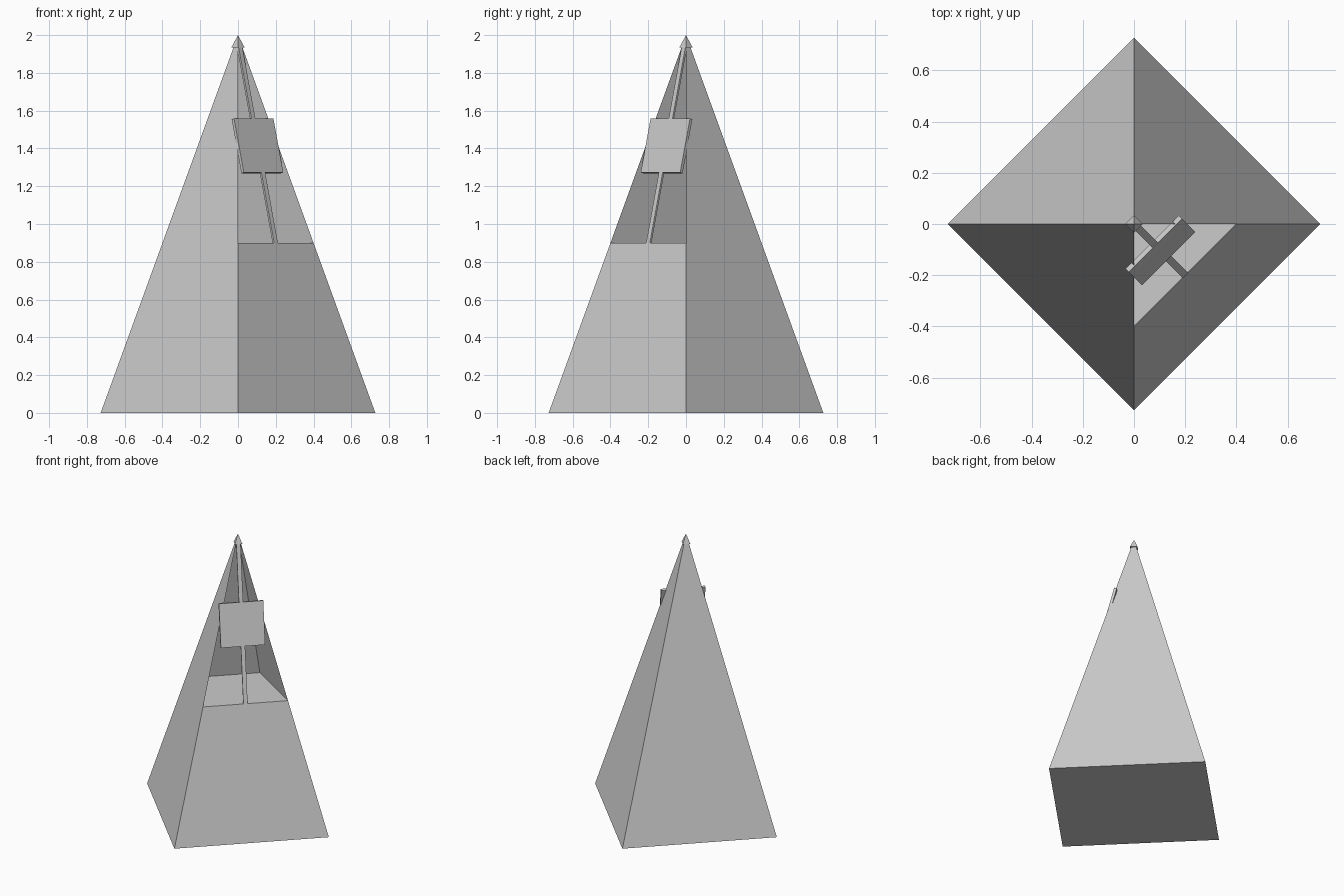
import bpy
from mathutils import Matrix, Vector

if "Cube" in bpy.data.objects:
    bpy.data.objects.remove(bpy.data.objects["Cube"])

R, H, FLOOR, TOP = 0.727, 2.0, 0.9, 1.96


def add_mesh(name, verts, faces):
    me = bpy.data.meshes.new(name)
    me.from_pydata(verts, [], faces)
    me.update()
    ob = bpy.data.objects.new(name, me)
    bpy.context.collection.objects.link(ob)
    return ob


def ring(r, z):
    # corners: front, right, back, left
    return [(0, -r, z), (r, 0, z), (0, r, z), (-r, 0, z)]


def radius(z):
    return R * (H - z) / H


# Case: four-sided pyramid with one face opened above the floor of a recess
inner = 0.25 / radius(FLOOR)
verts = ring(R, 0) + ring(radius(FLOOR), FLOOR) + ring(radius(TOP), TOP)
for z in (FLOOR, TOP):
    k = radius(z) * inner
    verts += [(0, k, z), (-k, 0, z)]
add_mesh("case", verts, [
    (3, 2, 1, 0), (0, 1, 5, 4),
    (1, 2, 10, 9, 5), (2, 3, 11, 10), (3, 0, 4, 8, 11),
    (4, 5, 12, 13),                     # recess floor
    (5, 9, 14, 12), (12, 14, 15, 13), (13, 15, 8, 4),   # recess walls
    (9, 10, 14), (10, 11, 15, 14), (11, 8, 15),
])

# Cap on the tip
add_mesh("tip_cap", ring(0.035, 1.935) + [(0, 0, H)],
         [(3, 2, 1, 0), (0, 1, 4), (1, 2, 4), (2, 3, 4), (3, 0, 4)])

# Axes of the open face: across, up the slope, outward
across = Vector((1, 1, 0)).normalized()
up = (Vector((0, 0, H)) - Vector((R / 2, -R / 2, 0))).normalized()
out = across.cross(up)


def slope_box(name, z_low, z_high, width, depth, front):
    """Box lying in the open face, its front at the given offset."""
    a, b = (Vector((radius(z) / 2, -radius(z) / 2, z)) for z in (z_low, z_high))
    m = Matrix((across, up, out)).transposed().to_4x4()
    m.translation = (a + b) / 2 + out * (front - depth / 2)
    h = (b - a).length / 2
    w = width / 2
    d = depth / 2
    v = [m @ Vector((x, y, z)) for z in (-d, d)
         for x, y in ((-w, -h), (w, -h), (w, h), (-w, h))]
    f = [(3, 2, 1, 0), (4, 5, 6, 7)]
    f += [(i, (i + 1) % 4, (i + 1) % 4 + 4, i + 4) for i in range(4)]
    return add_mesh(name, v, f)


slope_box("pendulum_rod", FLOOR, 1.95, 0.028, 0.012, 0.002)
slope_box("sliding_weight", 1.272, 1.558, 0.295, 0.018, 0.004)
